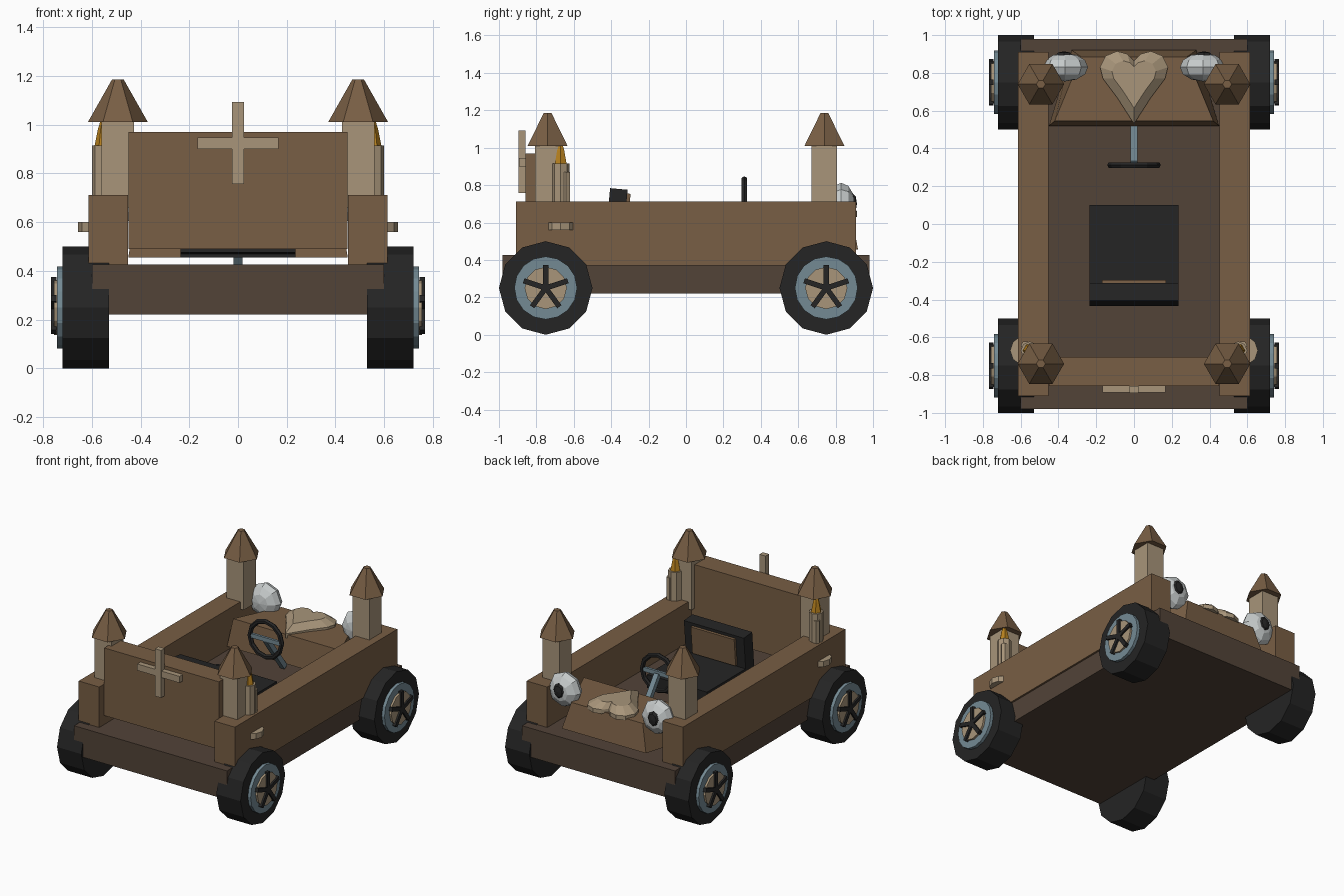
import bpy, bmesh, math
from mathutils import Vector, Matrix, Euler

if "Cube" in bpy.data.objects:
    bpy.data.objects.remove(bpy.data.objects["Cube"])


def material(name, rgb):
    m = bpy.data.materials.new(name)
    m.diffuse_color = (*rgb, 1)
    m.use_nodes = True
    m.node_tree.nodes["Principled BSDF"].inputs["Base Color"].default_value = m.diffuse_color
    return m


BROWN = material("brown wood", (0.188, 0.112, 0.058))
DARK = material("dark wood", (0.084, 0.056, 0.039))
CREAM = material("cream stone", (0.392, 0.301, 0.195))
BLACK = material("black rubber", (0.018, 0.018, 0.018))
BLUE = material("blue grey metal", (0.174, 0.254, 0.296))
WHITE = material("eye white", (0.58, 0.61, 0.61))
GOLD = material("flame gold", (0.485, 0.223, 0.013))


def finish(name, bm, mat):
    bmesh.ops.recalc_face_normals(bm, faces=bm.faces)
    me = bpy.data.meshes.new(name)
    bm.to_mesh(me)
    bm.free()
    me.materials.append(mat)
    ob = bpy.data.objects.new(name, me)
    bpy.context.collection.objects.link(ob)
    return ob


def box(name, x, y, z, mat, rot=None):
    """Box from three (min, max) ranges, optionally turned about its centre."""
    bm = bmesh.new()
    size = Vector([b - a for a, b in (x, y, z)])
    mid = Vector([(a + b) / 2 for a, b in (x, y, z)])
    turn = Euler(rot or (0, 0, 0)).to_matrix().to_4x4()
    bmesh.ops.create_cube(bm, size=1, matrix=Matrix.Translation(mid) @ turn @ Matrix.Diagonal((*size, 1)))
    return finish(name, bm, mat)


def loft(name, rings, mat):
    """Closed solid skinned through rings of equal point count."""
    bm = bmesh.new()
    rows = [[bm.verts.new(p) for p in r] for r in rings]
    n = len(rows[0])
    for a, b in zip(rows, rows[1:]):
        for i in range(n):
            j = (i + 1) % n
            bm.faces.new((a[i], a[j], b[j], b[i]))
    bm.faces.new(rows[0])
    bm.faces.new(rows[-1])
    return finish(name, bm, mat)


def circle(n, r, phase=0):
    return [(r * math.cos(2 * math.pi * i / n + phase), r * math.sin(2 * math.pi * i / n + phase)) for i in range(n)]


def upright(name, cx, cy, profile, n, mat, phase=0):
    """Solid of revolution about z; profile is (radius, z)."""
    return loft(name, [[(cx + u, cy + v, z) for u, v in circle(n, r, phase)] for r, z in profile], mat)


def disc(name, x0, x1, y, z, r, n, mat):
    return loft(name, [[(x, y + u, z + v) for u, v in circle(n, r)] for x in (x0, x1)], mat)


def ellipsoid(name, c, r, u, v, mat):
    bm = bmesh.new()
    bmesh.ops.create_uvsphere(bm, u_segments=u, v_segments=v, radius=1,
                              matrix=Matrix.Translation(c) @ Matrix.Diagonal((*r, 1)) @ Matrix.Rotation(math.pi / 2, 4, 'X'))
    return finish(name, bm, mat)


# Chassis and front panel with cross
box("chassis", (-0.6, 0.6), (-0.98, 0.98), (0.22, 0.425), DARK)
box("front_panel", (-0.45, 0.45), (-0.857, -0.705), (0.49, 0.97), BROWN)
box("cross_upright", (-0.024, 0.024), (-0.896, -0.857), (0.757, 1.093), CREAM)
box("cross_bar", (-0.166, 0.166), (-0.893, -0.857), (0.9, 0.946), CREAM)

# Tapered hood
loft("hood", [
    [(-0.45, 0.52, 0.455), (0.45, 0.52, 0.455), (0.33, 0.92, 0.455), (-0.33, 0.92, 0.455)],
    [(-0.42, 0.545, 0.65), (0.42, 0.545, 0.65), (0.28, 0.885, 0.64), (-0.28, 0.885, 0.64)]], BROWN)

# Heart plate lying on the hood
half = [(0.09, 0.67), (0.165, 0.77), (0.18, 0.83), (0.15, 0.89), (0.09, 0.915), (0.035, 0.9)]
outline = [(0, 0.53)] + half + [(0, 0.865)] + [(-x, y) for x, y in reversed(half)]
loft("heart", [[(x * s, 0.77 + (y - 0.77) * s, z) for x, y in outline]
               for s, z in ((1, 0.63), (1, 0.66), (0.65, 0.7))], CREAM)

# Seat
box("seat_cushion", (-0.235, 0.235), (-0.36, 0.1), (0.455, 0.55), BLACK)
box("seat_back", (-0.235, 0.235), (-0.42, -0.326), (0.47, 0.78), BLACK, (-0.09, 0, 0))
box("seat_back_pad", (-0.17, 0.17), (-0.335, -0.305), (0.56, 0.755), BROWN, (-0.09, 0, 0))

# Steering wheel: ring, crossbar and slanted column
bm = bmesh.new()
rows = [[bm.verts.new(((0.125 + u) * math.cos(a), 0.312 + v, 0.705 + (0.125 + u) * math.sin(a)))
         for u, v in circle(6, 0.017)] for a in [2 * math.pi * k / 12 for k in range(12)]]
for k in range(12):
    for i in range(6):
        a, b, j = rows[k], rows[(k + 1) % 12], (i + 1) % 6
        bm.faces.new((a[i], a[j], b[j], b[i]))
finish("steering_ring", bm, BLACK)
box("steering_crossbar", (-0.12, 0.12), (0.303, 0.321), (0.69, 0.72), BLUE)
box("steering_column", (-0.018, 0.018), (0.397, 0.433), (0.405, 0.73), BLUE, (math.atan2(0.2, 0.27), 0, 0))

for sx, side in ((-1, "left"), (1, "right")):
    def span(a, b):
        return tuple(sorted((sx * a, sx * b)))

    box("side_wall_" + side, span(0.452, 0.613), (-0.91, 0.91), (0.37, 0.712), BROWN)

    # Eye headlights at the +y end
    ellipsoid("eye_" + side, (sx * 0.365, 0.83, 0.69), (0.122, 0.075, 0.122), 8, 6, WHITE)
    ellipsoid("pupil_" + side, (sx * 0.37, 0.892, 0.7), (0.045, 0.022, 0.056), 8, 4, BLACK)

    # Candle on its ledge, with drips and flame
    upright("candle_ledge_" + side, sx * 0.578, -0.67, [(0.078, 0.56), (0.078, 0.6)], 10, CREAM)
    upright("candle_" + side, sx * 0.552, -0.67, [(0.048, 0.7), (0.048, 0.915)], 8, CREAM)
    upright("candle_drip_" + side, sx * 0.575, -0.642, [(0.024, 0.7), (0.024, 0.87)], 6, CREAM)
    upright("candle_flame_" + side, sx * 0.552, -0.67,
            [(0.036, 0.915), (0.022, 0.985), (0.004, 1.04)], 6, GOLD)

    for sy, end in ((-1, "front"), (1, "back")):
        tag = f"_{end}_{side}"
        # Turret with six-sided roof
        cx, cy = sx * 0.493, sy * 0.74
        box("tower" + tag, (cx - 0.067, cx + 0.067), (cy - 0.068, cy + 0.068), (0.66, 1.01), CREAM)
        upright("tower_roof" + tag, cx, cy, [(0.123, 1.01), (0.024, 1.185)], 6, BROWN)

        # Wheel
        y, z = sy * 0.75, 0.25
        disc("tire" + tag, sx * 0.53, sx * 0.72, y, z, 0.25, 12, BLACK)
        disc("rim" + tag, sx * 0.7, sx * 0.742, y, z, 0.168, 16, BLUE)
        disc("hub" + tag, sx * 0.73, sx * 0.756, y, z, 0.113, 12, CREAM)
        for k in range(5):
            a = 2 * math.pi * k / 5
            dy, dz = -0.06 * math.sin(a), 0.06 * math.cos(a)
            box(f"spoke_{k}" + tag, span(0.745, 0.768), (y + dy - 0.014, y + dy + 0.014),
                (z + dz - 0.064, z + dz + 0.064), BLACK, (a, 0, 0))
